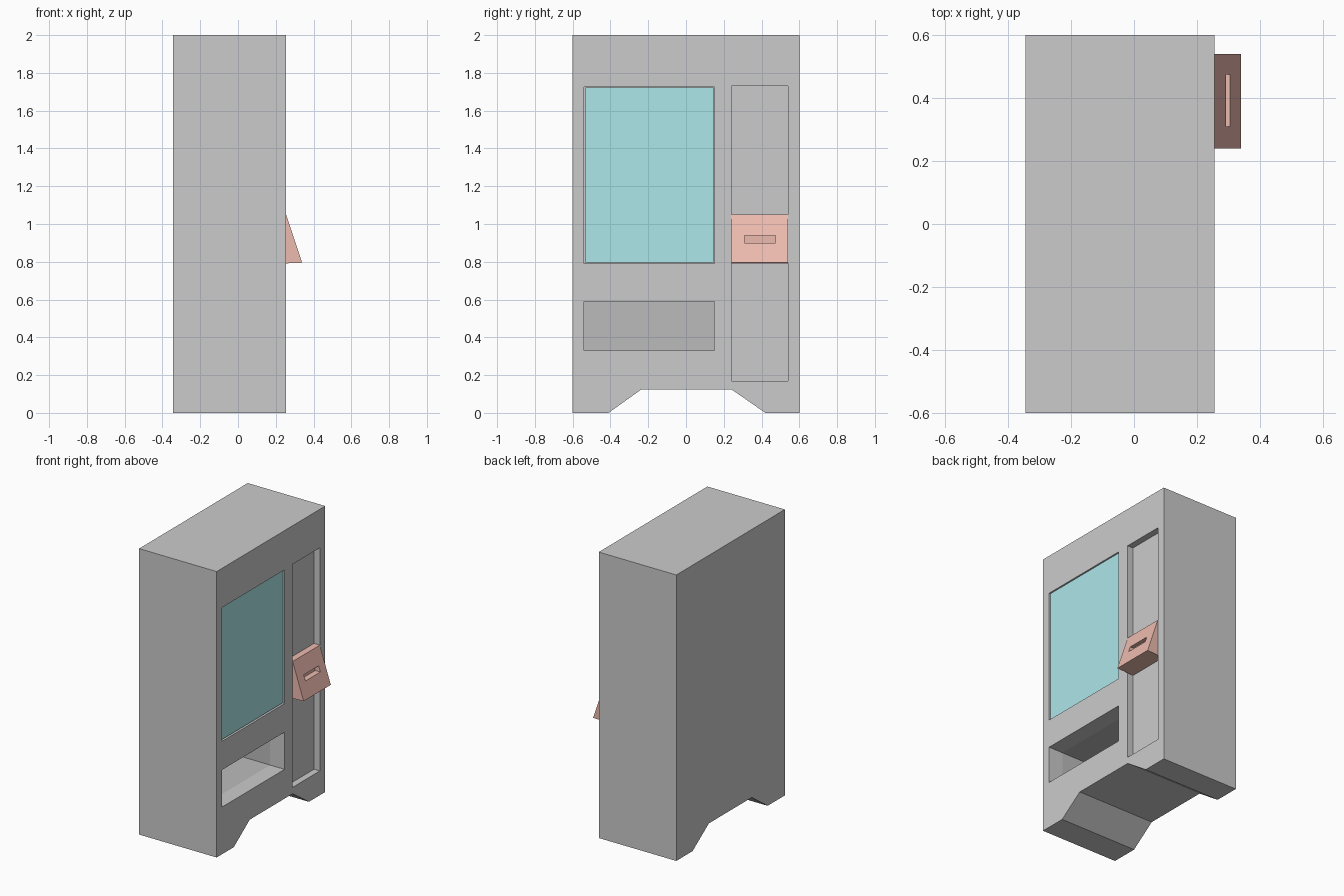
import bpy, bmesh

if "Cube" in bpy.data.objects:
    bpy.data.objects.remove(bpy.data.objects["Cube"])

FRONT, BACK = 0.255, -0.345   # x of the panel side and of the rear side


def add_mesh(name, bm, color=None):
    bmesh.ops.recalc_face_normals(bm, faces=bm.faces)
    me = bpy.data.meshes.new(name)
    bm.to_mesh(me)
    bm.free()
    ob = bpy.data.objects.new(name, me)
    bpy.context.collection.objects.link(ob)
    if color:
        mat = bpy.data.materials.new(name + "_color")
        mat.diffuse_color = (*color, 1)
        mat.use_nodes = True
        mat.node_tree.nodes["Principled BSDF"].inputs["Base Color"].default_value = mat.diffuse_color
        me.materials.append(mat)
    return ob


def prism(name, points, offset, color=None):
    """Extrude a planar outline along an offset vector."""
    bm = bmesh.new()
    face = bm.faces.new([bm.verts.new(p) for p in points])
    ext = bmesh.ops.extrude_face_region(bm, geom=[face])["geom"]
    bmesh.ops.translate(bm, vec=offset,
                        verts=[v for v in ext if isinstance(v, bmesh.types.BMVert)])
    if face.is_valid and not any(len(e.link_faces) > 1 for e in face.edges):
        bm.faces.new(list(reversed(face.verts)))
    return add_mesh(name, bm, color)


def box(name, x, y, z, color=None):
    pts = [(x[0], y[0], z[0]), (x[0], y[1], z[0]), (x[0], y[1], z[1]), (x[0], y[0], z[1])]
    return prism(name, pts, (x[1] - x[0], 0, 0), color)


def cut(target, cutter):
    """Subtract the cutter, apply the result and remove the helper."""
    cutter.hide_render = True
    mod = target.modifiers.new("cut", "BOOLEAN")
    mod.object = cutter
    mod.operation = "DIFFERENCE"
    mod.solver = "EXACT"
    bpy.context.view_layer.objects.active = target
    bpy.ops.object.modifier_apply(modifier=mod.name)
    bpy.data.objects.remove(cutter)


# Cabinet with the raised notch between its feet
outline = [(-0.6, 0), (-0.41, 0), (-0.235, 0.125), (0.24, 0.125),
           (0.42, 0), (0.6, 0), (0.6, 2), (-0.6, 2)]
cabinet = prism("cabinet", [(BACK, y, z) for y, z in outline], (FRONT - BACK, 0, 0))

# Recesses: window, pickup tray, payment column
for depth, y, z in [(0.02, (-0.54, 0.15), (0.79, 1.725)),
                    (0.40, (-0.54, 0.15), (0.33, 0.59)),
                    (0.045, (0.24, 0.54), (0.17, 1.73))]:
    cut(cabinet, box("cutter", (FRONT - depth, FRONT + 0.1), y, z))

# Darker lining deep inside the tray (faces of the recess behind its rim)
bm = bmesh.new()
y0, y1, z0, z1 = -0.539, 0.149, 0.331, 0.589
rings = [[bm.verts.new((x, y, z)) for y, z in [(y0, z0), (y1, z0), (y1, z1), (y0, z1)]]
         for x in (FRONT - 0.11, FRONT - 0.399)]
for i in range(4):
    j = (i + 1) % 4
    bm.faces.new((rings[0][i], rings[0][j], rings[1][j], rings[1][i]))
bm.faces.new(rings[1])
lining = add_mesh("tray_lining", bm, (0.5, 0.5, 0.5))
lining.data.flip_normals()

# Glass pane
box("window_glass", (FRONT - 0.02, FRONT - 0.008), (-0.533, 0.145), (0.796, 1.722),
    (0.42, 0.8, 0.82))

# Sloping payment unit with its slot
side = [(0.21, 0.79), (0.34, 0.795), (FRONT, 1.05), (0.21, 1.05)]
unit = prism("payment_unit", [(x, 0.24, z) for x, z in side], (0, 0.30, 0),
             (0.85, 0.5, 0.43))
cut(unit, box("cutter", (0.265, 0.4), (0.31, 0.475), (0.90, 0.94)))
